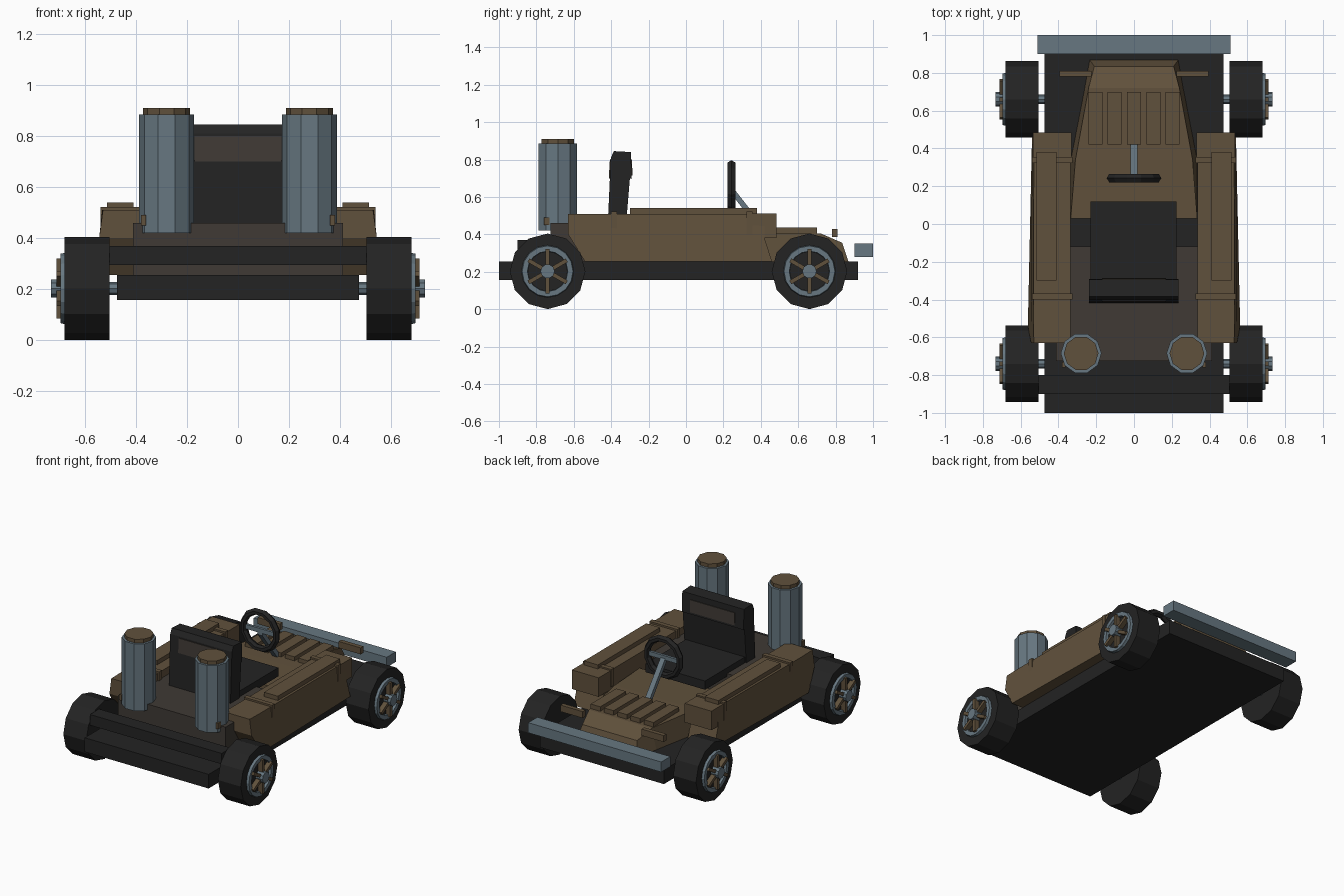
import bpy, bmesh, math
from mathutils import Vector, Matrix

if "Cube" in bpy.data.objects:
    bpy.data.objects.remove(bpy.data.objects["Cube"])


def material(name, r, g, b):
    m = bpy.data.materials.new(name)
    m.diffuse_color = (r, g, b, 1)
    m.use_nodes = True
    m.node_tree.nodes["Principled BSDF"].inputs["Base Color"].default_value = m.diffuse_color
    return m


BROWN = material("brown paint", 0.118, 0.082, 0.045)
BLACK = material("black", 0.017, 0.017, 0.017)
STEEL = material("blue grey steel", 0.135, 0.185, 0.22)
DARK = material("dark brown", 0.05, 0.042, 0.035)


def finish(name, bm, mat):
    bmesh.ops.recalc_face_normals(bm, faces=bm.faces)
    me = bpy.data.meshes.new(name)
    bm.to_mesh(me)
    bm.free()
    me.materials.append(mat)
    ob = bpy.data.objects.new(name, me)
    bpy.context.collection.objects.link(ob)
    return ob


def loft(name, mat, rings, close=True):
    """Skin a list of equally sized rings; capped, or joined end to start."""
    bm = bmesh.new()
    vs = [[bm.verts.new(p) for p in ring] for ring in rings]
    n = len(vs[0])
    for k in range(len(vs) - (1 if close else 0)):
        a, b = vs[k], vs[(k + 1) % len(vs)]
        for i in range(n):
            j = (i + 1) % n
            bm.faces.new((a[i], a[j], b[j], b[i]))
    if close:
        bm.faces.new(vs[0])
        bm.faces.new(vs[-1])
    return finish(name, bm, mat)


def box(name, mat, x0, x1, y0, y1, z0, z1):
    return loft(name, mat, [[(x0, y0, z), (x1, y0, z), (x1, y1, z), (x0, y1, z)]
                            for z in (z0, z1)])


def prism(name, mat, profile, x0, x1):
    """Extrude a (y, z) profile across x."""
    return loft(name, mat, [[(x, y, z) for y, z in profile] for x in (x0, x1)])


def circle(n, r, phase=0.0):
    return [(r * math.cos(phase + 2 * math.pi * i / n),
             r * math.sin(phase + 2 * math.pi * i / n)) for i in range(n)]


def disc_x(name, mat, n, r, x0, x1, y, z):
    return prism(name, mat, [(y + a, z + b) for a, b in circle(n, r)], x0, x1)


def ring_x(name, mat, n, section, y, z):
    """Revolve an (x, radius) section around the x axis."""
    rings = []
    for i in range(n):
        t = 2 * math.pi * i / n
        rings.append([(x, y + r * math.cos(t), z + r * math.sin(t)) for x, r in section])
    return loft(name, mat, rings, close=False)


# Floor, bumpers and rear deck
box("floor_pan", BLACK, -0.475, 0.475, -1.0, 0.92, 0.157, 0.255)
box("rear_bumper", BLACK, -0.505, 0.505, -0.90, -0.80, 0.295, 0.37)
box("front_bumper", STEEL, -0.51, 0.51, 0.90, 1.0, 0.28, 0.35)
box("rear_deck", DARK, -0.412, 0.412, -0.725, -0.12, 0.25, 0.46)

# Hood: straight behind the dash, narrowing and dropping towards the nose
sections = [(0.03, 0.03, 0.335, 0.335, 0.405), (0.34, 0.34, 0.335, 0.31, 0.41),
            (0.70, 0.72, 0.265, 0.24, 0.405), (0.87, 0.835, 0.235, 0.21, 0.355)]
loft("hood", BROWN, [[(-wb, yb, 0.25), (wb, yb, 0.25), (wt, yt, zt), (-wt, yt, zt)]
                     for yb, yt, wb, wt, zt in sections])
for i in range(5):
    x = (i - 2) * 0.102
    box("hood_rib", BROWN, x - 0.037, x + 0.037, 0.42, 0.70, 0.39, 0.437)

# Steering wheel and column
ring_x_wheel = []
for i in range(12):
    t = 2 * math.pi * (i + 0.5) / 12
    ring_x_wheel.append([(r * math.cos(t), 0.243 + dy, 0.652 + r * math.sin(t))
                         for r, dy in ((0.15, 0), (0.136, 0.022), (0.116, 0.022),
                                       (0.106, 0), (0.116, -0.022), (0.136, -0.022))])
loft("steering_wheel", BLACK, ring_x_wheel, close=False)
box("steering_spoke", STEEL, -0.115, 0.115, 0.235, 0.253, 0.638, 0.668)
prism("steering_column", STEEL, [(0.24, 0.665), (0.24, 0.62), (0.41, 0.40), (0.44, 0.41)],
      -0.018, 0.018)

# Seat
box("seat_cushion", BLACK, -0.23, 0.225, -0.40, 0.12, 0.44, 0.50)
prism("seat_back", BLACK, [(-0.418, 0.46), (-0.32, 0.46), (-0.300, 0.70), (-0.290, 0.70),
                           (-0.295, 0.84), (-0.385, 0.845), (-0.402, 0.81)], -0.238, 0.235)
prism("headrest_panel_front", DARK, [(-0.293, 0.715), (-0.286, 0.715), (-0.289, 0.80),
                                     (-0.296, 0.80)], -0.17, 0.17)
prism("headrest_panel_rear", DARK, [(-0.413, 0.70), (-0.405, 0.70), (-0.399, 0.80),
                                    (-0.407, 0.80)], -0.17, 0.17)

for s in (-1, 1):
    # Side pod: profile along y, outer wall flared towards the lower rear
    prof = [(-0.54, 0.255), (-0.63, 0.40), (-0.63, 0.51), (-0.50, 0.51),
            (0.42, 0.51), (0.42, 0.38), (0.46, 0.255)]
    outer = (0.562, 0.545, 0.53, 0.533, 0.53, 0.54, 0.54)
    loft("side_pod", BROWN, [[(s * 0.335, y, z) for y, z in prof],
                             [(s * x, y, z) for (y, z), x in zip(prof, outer)]])
    box("pod_nose", BROWN, s * 0.33, s * 0.535, 0.33, 0.485, 0.38, 0.512)
    box("pod_top_plate", BROWN, s * 0.41, s * 0.515, -0.30, 0.38, 0.50, 0.54)
    for y in (-0.385, 0.34):
        box("pod_band", BROWN, s * 0.325, s * 0.54, y - 0.016, y + 0.016, 0.40, 0.522)
    box("nose_light", BROWN, s * 0.225, s * 0.395, 0.78, 0.81, 0.385, 0.43)

    # Upright tanks with caps and brackets
    for name, mat, r, z0, z1 in (("tank", STEEL, 0.108, 0.42, 0.885),
                                 ("tank_cap", BROWN, 0.092, 0.88, 0.91)):
        loft(name, mat, [[(s * 0.28 + a, -0.685 + b, z) for a, b in circle(10, r)]
                         for z in (z0, z1)])
    box("tank_bracket", BROWN, s * 0.362, s * 0.38, -0.76, -0.73, 0.45, 0.49)

# Wheels
WZ = 0.2025
for y in (-0.74, 0.66):
    disc_x("axle", STEEL, 8, 0.025, -0.52, 0.52, y, WZ)
    for s in (-1, 1):
        disc_x("tyre", BLACK, 12, 0.202, s * 0.505, s * 0.68, y, WZ)
        ring_x("wheel_rim", STEEL, 16, [(s * 0.67, 0.142), (s * 0.697, 0.136),
                                        (s * 0.697, 0.108), (s * 0.67, 0.105)], y, WZ)
        for k in range(6):
            t = math.pi / 6 + k * math.pi / 3
            u = Vector((0, math.cos(t), math.sin(t)))
            v = Vector((0, -math.sin(t), math.cos(t))) * 0.011
            c = Vector((0, y, WZ))
            loft("wheel_spoke", BROWN,
                 [[c + u * d + v * w + Vector((s * x, 0, 0))
                   for w, x in ((-1, 0.675), (1, 0.675), (1, 0.713), (-1, 0.713))]
                  for d in (0.02, 0.118)])
        disc_x("wheel_hub", STEEL, 10, 0.038, s * 0.675, s * 0.733, y, WZ)
